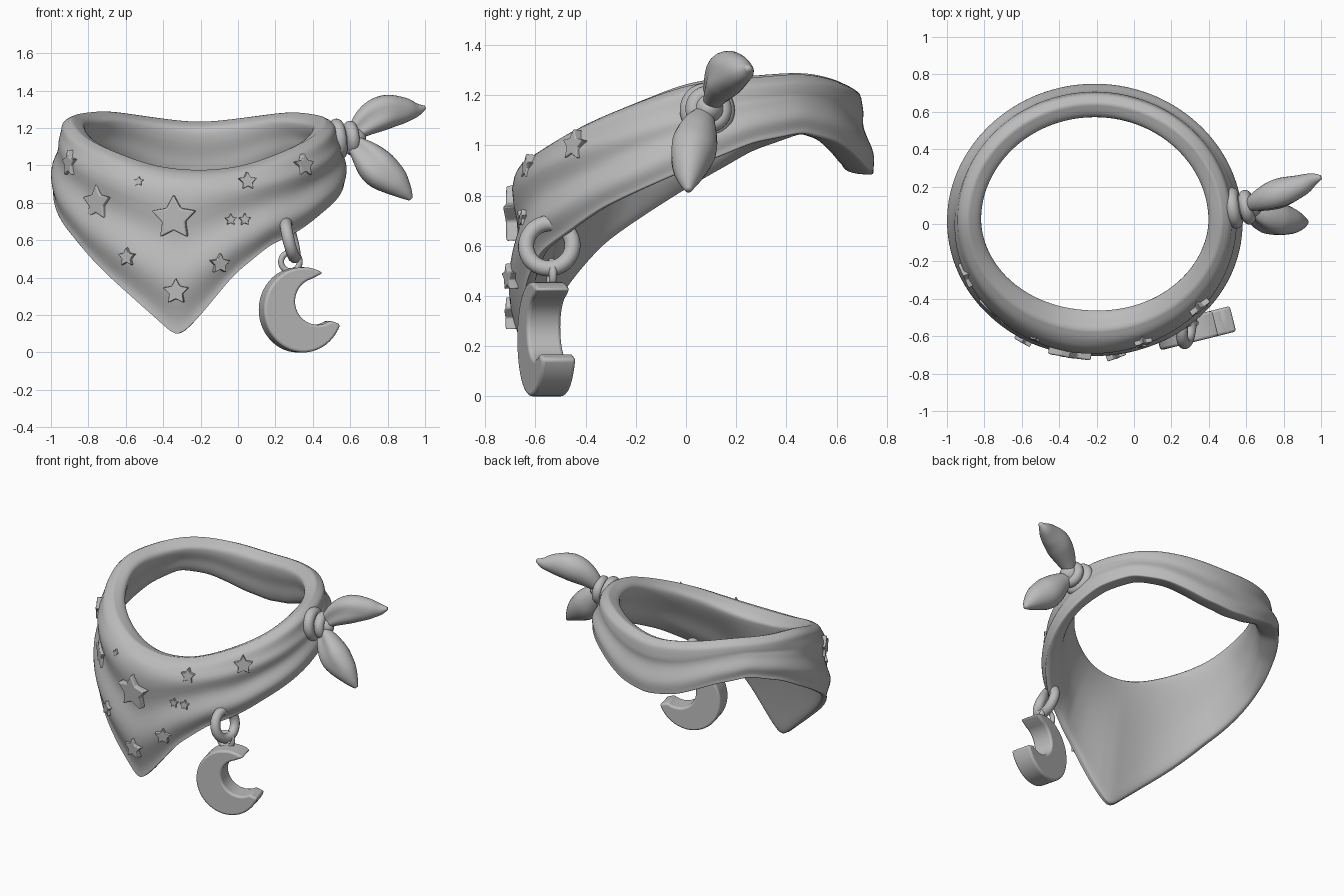
import bpy, bmesh, math
from math import sin, cos, pi, radians
from mathutils import Vector, Matrix
from mathutils.bvhtree import BVHTree

cube = bpy.data.objects.get("Cube")
if cube:
    bpy.data.objects.remove(cube)

grey = bpy.data.materials.new("plain_grey")
grey.use_nodes = True
COLOUR = (0.5, 0.5, 0.5, 1)
grey.diffuse_color = COLOUR
grey.node_tree.nodes["Principled BSDF"].inputs["Base Color"].default_value = COLOUR


def finish(name, bm, angle=40, bevel=0):
    bmesh.ops.recalc_face_normals(bm, faces=bm.faces)
    mesh = bpy.data.meshes.new(name)
    bm.to_mesh(mesh)
    bm.free()
    mesh.materials.append(grey)
    ob = bpy.data.objects.new(name, mesh)
    bpy.context.collection.objects.link(ob)
    if bevel:
        mod = ob.modifiers.new("soft_edges", 'BEVEL')
        mod.width, mod.segments = bevel, 3
    bpy.ops.object.select_all(action='DESELECT')
    ob.select_set(True)
    bpy.context.view_layer.objects.active = ob
    bpy.ops.object.shade_smooth_by_angle(angle=radians(angle))


def loft(rings, wrap=False):
    """Skin a list of closed rings; cap the ends unless wrapped."""
    bm = bmesh.new()
    rows = [[bm.verts.new(p) for p in ring] for ring in rings]
    n = len(rows[0])
    pairs = list(zip(rows, rows[1:])) + ([(rows[-1], rows[0])] if wrap else [])
    for a, b in pairs:
        for i in range(n):
            j = (i + 1) % n
            bm.faces.new((a[i], a[j], b[j], b[i]))
    if not wrap:
        bm.faces.new(rows[0])
        bm.faces.new(rows[-1])
    return bm


def spline(p, f):
    """Catmull-Rom through p at position f (0..len-1)."""
    i = min(int(f), len(p) - 2)
    t = f - i
    a, b, c, d = p[max(i - 1, 0)], p[i], p[i + 1], p[min(i + 2, len(p) - 1)]
    return b + 0.5 * t * ((c - a) + t * ((2 * a - 5 * b + 4 * c - d) + t * (3 * (b - c) + d - a)))


def lookup(keys, a):
    for (a0, v0), (a1, v1) in zip(keys, keys[1:]):
        if a0 <= a <= a1:
            return v0 + (v1 - v0) * (a - a0) / (a1 - a0)


# Neck scarf: heights of the rim and of the hem around the neck
RIM = [(0, 1.25), (45, 1.29), (90, 1.225), (135, 1.295), (180, 1.26), (200, 1.17),
       (225, 1.08), (250, 0.99), (270, 0.97), (290, 0.99), (315, 1.08), (340, 1.17), (360, 1.25)]
HEM = [(0, 0.91), (20, 1.01), (38, 1.05), (55, 1.01), (75, 0.91), (90, 0.88), (105, 0.91),
       (125, 1.01), (142, 1.05), (160, 0.98), (180, 0.84),
       (210, 0.61), (225, 0.46), (240, 0.31), (255, 0.15), (261, 0.08), (270, 0.19),
       (285, 0.42), (300, 0.57), (315, 0.65), (330, 0.75), (360, 0.91)]
STEPS = 180


def sampled(keys, passes):
    v = [lookup(keys, 360 * i / STEPS) for i in range(STEPS)]
    for _ in range(passes):
        v = [(v[i - 1] + 2 * v[i] + v[(i + 1) % STEPS]) / 4 for i in range(STEPS)]
    return v


rims, hems = sampled(RIM, 30), sampled(HEM, 3)
rings = []
for i in range(STEPS):
    a = 2 * pi * i / STEPS
    zt, zb = rims[i], hems[i]
    h = zt - zb
    front = max(0, -sin(a)) ** 1.5
    back = max(0, sin(a)) ** 1.5
    right = max(0, cos(a - radians(325))) ** 2   # rolled hem on the charm side
    w = 0.185 + 0.067 * front            # rim roll width
    tip = 0.05 * front * min(1, h / 0.8)  # hem drawn inwards at the tip
    k = min(0.1, h * 0.3)

    def inner(drop):
        base = tip + .055
        return base + (w - base) * max(0, 1 - drop / max(.45 + .35 * back, h * .9))

    # (inset from outer ellipse, height), from the crest down the outside and back up inside
    sec = [(w * .57, zt), (w * .31, zt - .03), (.045 - .01 * front, zt - k),
           (.02 + .02 * back + .004 * front, zt - h * .42),
           (.012 + .012 * back + .006 * front, zt - h * .6), (.004 + tip * .45, zt - h * .8),
           (tip, zb + .015), (tip + .02, zb), (max(tip + .045, inner(h) - .02), zb + .015),
           (inner(h * .8), zt - h * .8), (inner(h * .55), zt - h * .55),
           (inner(k * .5), zt - k), (w * .92, zt - .035), (w * .57, zt)]
    sec = [Vector(s) for s in sec]
    ring = []
    N = 52
    for s in range(N):
        f = s * (len(sec) - 1) / N
        d, z = spline(sec, f)
        u = (zt - z) / h
        if 1.5 < f < 6.5:                 # cloth folds on the outside
            fade = min(1, (f - 1.5) / .8, (6.5 - f) / .8)
            d += fade * (.012 + .006 * front - .007 * back) * sin(2 * pi * (1.9 * u + .05 * sin(3 * a)) - 3.7)
            d += fade * .01 * right * cos(4 * pi * (u - .62))
        ring.append((-.21 + (.785 - d) * cos(a), .02 + (.73 - d) * sin(a), z))
    rings.append(ring)
bm = loft(rings, wrap=True)
bmesh.ops.recalc_face_normals(bm, faces=bm.faces)
surface = BVHTree.FromBMesh(bm)
finish("scarf", bm, 80)


# Stars lying on the cloth: x, z, radius, height above the cloth
def star(index, x, z, r, depth):
    hit, normal, _, _ = surface.ray_cast(Vector((x, -3, z)), Vector((0, 1, 0)))
    normal = Vector((normal.x, normal.y, normal.z * .25)).normalized()
    side = Vector((0, 0, 1)).cross(normal).normalized()
    up = normal.cross(side)
    outline = []
    for k in range(10):
        t = pi / 2 + k * pi / 5
        q = r if k % 2 == 0 else r * .52
        outline.append(hit + side * q * cos(t) + up * q * sin(t))
    bm = loft([[p - normal * .03 for p in outline], [p + normal * depth for p in outline]])
    finish(f"star_{index}", bm, 35, bevel=r * .07)


STARS = [(-.34, .72, .125, .04), (-.75, .8, .1, .02), (-.9, 1.01, .075, .015), (-.53, .915, .028, .006),
         (.05, .915, .052, .015), (.35, 1.0, .065, .02), (-.04, .71, .033, .015), (.035, .71, .035, .015),
         (-.59, .51, .052, .02), (-.1, .475, .057, .025), (-.33, .325, .072, .025)]
for n, s in enumerate(STARS):
    star(n + 1, *s)


# Rings: knot wraps, hanging ring and link
def torus(name, centre, axis, major, minor):
    turn = Vector((0, 0, 1)).rotation_difference(Vector(axis)).to_matrix()
    rings = []
    for i in range(40):
        a = 2 * pi * i / 40
        ring = []
        for j in range(16):
            b = 2 * pi * j / 16
            q = major + minor * cos(b)
            ring.append(Vector(centre) + turn @ Vector((q * cos(a), q * sin(a), minor * sin(b))))
        rings.append(ring)
    finish(name, loft(rings, wrap=True), 80)


torus("knot_wrap_inner", (.535, .085, 1.14), (1, .15, .12), .075, .036)
torus("knot_wrap_outer", (.605, .09, 1.145), (1, .2, .12), .06, .034)
torus("hanging_ring", (.28, -.545, .6), (1, -.1, .25), .093, .032)
torus("ring_link", (.28, -.535, .485), (-.1, 1, 0), .05, .016)

# Knot core
bm = bmesh.new()
bmesh.ops.create_uvsphere(bm, u_segments=24, v_segments=16, radius=1,
                          matrix=Matrix.Translation((.585, .09, 1.145)) @ Matrix.Diagonal((.1, .065, .065, 1)))
finish("knot_core", bm, 80)


# Knot tails: leaf-shaped lofts with a soft fold in front
def tail(name, path, widths, thick):
    path = [Vector(p) for p in path]
    rings = []
    M = 24
    for i in range(M + 1):
        f = i * (len(path) - 1) / M
        c = spline(path, f)
        along = spline(path, min(f + .1, len(path) - 1)) - spline(path, max(f - .1, 0))
        across = along.cross(Vector((0, 1, 0))).normalized()
        depth = across.cross(along).normalized()
        w, t = spline(widths, f), spline(thick, f)
        ring = []
        for j in range(24):
            b = 2 * pi * j / 24
            dent = 1 - .45 * math.exp(-((b - 1.5 * pi) / .5) ** 2) * max(0, 1 - i / (M * .7))
            ring.append(c + across * w * cos(b) + depth * t * sin(b) * dent)
        rings.append(ring)
    finish(name, loft(rings), 80)


tail("knot_tail_upper",
     [(.6, .09, 1.15), (.69, .125, 1.235), (.78, .16, 1.283), (.88, .2, 1.295), (.95, .235, 1.297), (1.0, .25, 1.31)],
     [.03, .078, .092, .072, .04, .01], [.03, .07, .085, .063, .038, .012])
tail("knot_tail_lower",
     [(.6, .08, 1.14), (.68, .045, 1.06), (.75, .025, .985), (.83, .015, .92), (.89, .01, .86), (.925, .01, .82)],
     [.03, .08, .102, .083, .045, .012], [.03, .08, .097, .075, .042, .012])

# Crescent pendant: outer arc, then inner arc back, turned slightly
outline = []
for i in range(41):
    t = radians(60 + (340 - 60) * i / 40)
    outline.append((.217 * cos(t), .228 * sin(t)))
for i in range(31):
    t = radians(305 - (305 - 105) * i / 30)
    outline.append((.08 + .125 * cos(t), .045 + .125 * sin(t)))
turn = Matrix.Translation((.335, -.555, .228)) @ Matrix.Rotation(radians(14), 4, 'Z')
bm = loft([[turn @ Vector((x, y, z)) for x, z in outline] for y in (-.07, .07)])
finish("crescent_pendant", bm, 50, bevel=.028)
